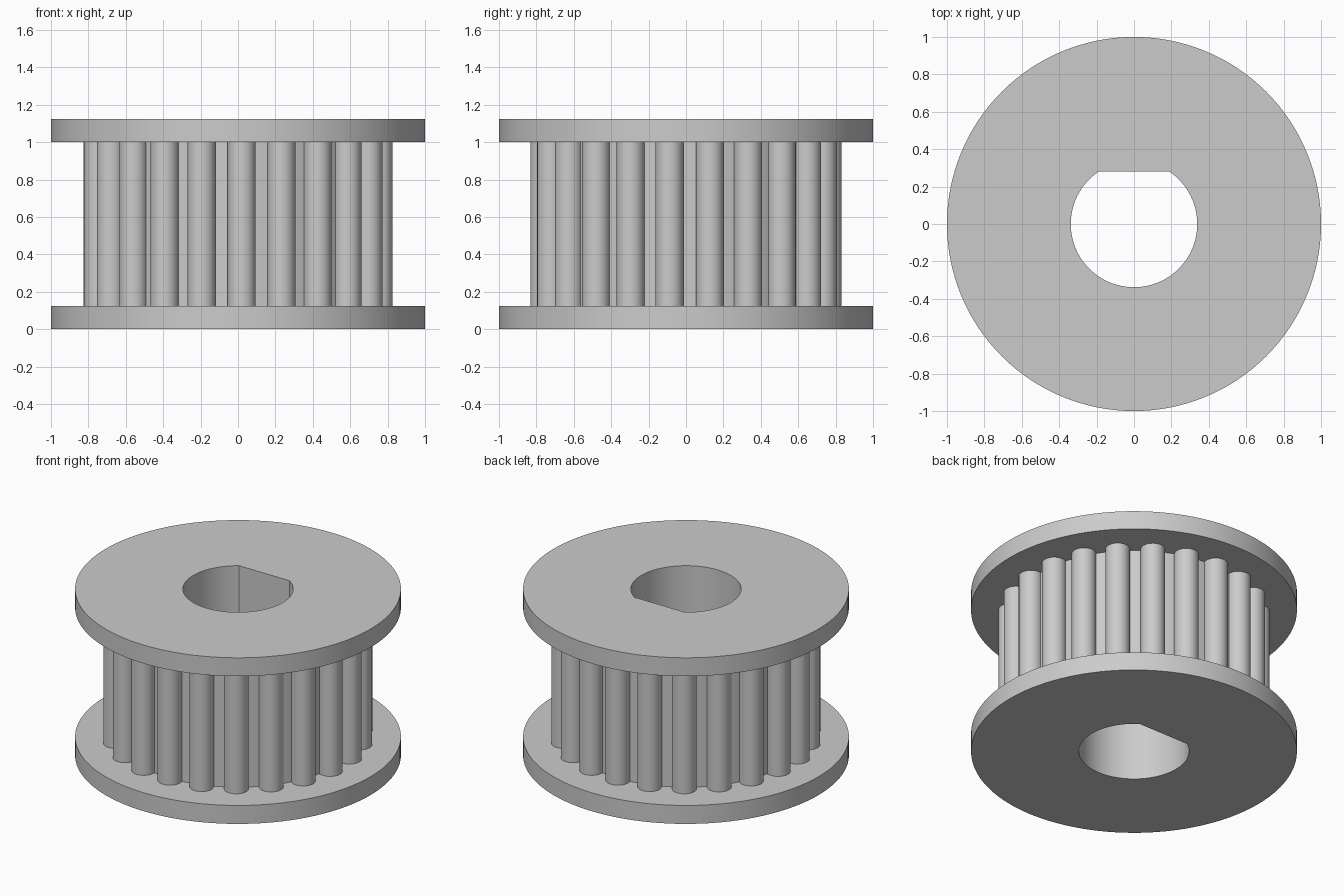
import bpy, bmesh
from math import sin, cos, acos, asin, atan2, pi, radians

cube = bpy.data.objects.get("Cube")
if cube:
    bpy.data.objects.remove(cube)

HEIGHT, FLANGE = 1.125, 0.125
TEETH, PHASE = 22, radians(-88.5)
TOOTH_CENTRE, TOOTH_R, ROOT_R = 0.757, 0.075, 0.735
BORE_R, FLAT_Y = 0.338, 0.28

metal = bpy.data.materials.new("plain grey")
metal.use_nodes = True
grey = (0.6, 0.6, 0.6, 1)
metal.diffuse_color = grey
metal.node_tree.nodes["Principled BSDF"].inputs["Base Color"].default_value = grey


def arc(radius, start, end, steps, cx=0, cy=0):
    angles = [start + (end - start) * i / steps for i in range(steps + 1)]
    return [(cx + radius * cos(a), cy + radius * sin(a)) for a in angles]


def toothed_outline():
    # round teeth standing on a cylindrical root
    d, r = TOOTH_CENTRE, TOOTH_R
    reach = acos((ROOT_R**2 - d**2 - r**2) / (2 * d * r))
    half = atan2(r * sin(reach), d + r * cos(reach))
    pitch = 2 * pi / TEETH
    points = []
    for i in range(TEETH):
        a = PHASE + i * pitch
        points += arc(r, a - reach, a + reach, 20, d * cos(a), d * sin(a))
        points += arc(ROOT_R, a + half, a + pitch - half, 4)[1:-1]
    return points


def bored_prism(name, outer, z0, z1, caps=True):
    bm = bmesh.new()
    rims = {z0: [], z1: []}
    for outline in (outer, bore):
        rings = []
        for z in (z0, z1):
            ring = [bm.verts.new((x, y, z)) for x, y in outline]
            rims[z] += [bm.edges.new((v, ring[i - 1])) for i, v in enumerate(ring)]
            rings.append(ring)
        low, high = rings
        for i in range(len(low)):
            bm.faces.new((low[i - 1], low[i], high[i], high[i - 1]))
    if caps:
        for edges in rims.values():
            bmesh.ops.triangle_fill(bm, edges=edges, use_beauty=True)
        bmesh.ops.recalc_face_normals(bm, faces=bm.faces)
    else:
        # turn the bore wall to face the axis
        bmesh.ops.reverse_faces(bm, faces=bm.faces[len(outer):])
    mesh = bpy.data.meshes.new(name)
    bm.to_mesh(mesh)
    bm.free()
    mesh.materials.append(metal)
    obj = bpy.data.objects.new(name, mesh)
    bpy.context.collection.objects.link(obj)
    bpy.ops.object.select_all(action="DESELECT")
    obj.select_set(True)
    bpy.context.view_layer.objects.active = obj
    bpy.ops.object.shade_smooth_by_angle(angle=radians(30))
    return obj


# D-shaped bore, flat towards the back
flat = asin(FLAT_Y / BORE_R)
bore = arc(BORE_R, pi - flat, 2 * pi + flat, 80)

# flanges and the toothed drum between them
disc = arc(1, 0, 2 * pi, 128)[:-1]
bored_prism("bottom_flange", disc, 0, FLANGE)
bored_prism("toothed_drum", toothed_outline(), FLANGE, HEIGHT - FLANGE, caps=False)
bored_prism("top_flange", disc, HEIGHT - FLANGE, HEIGHT)
